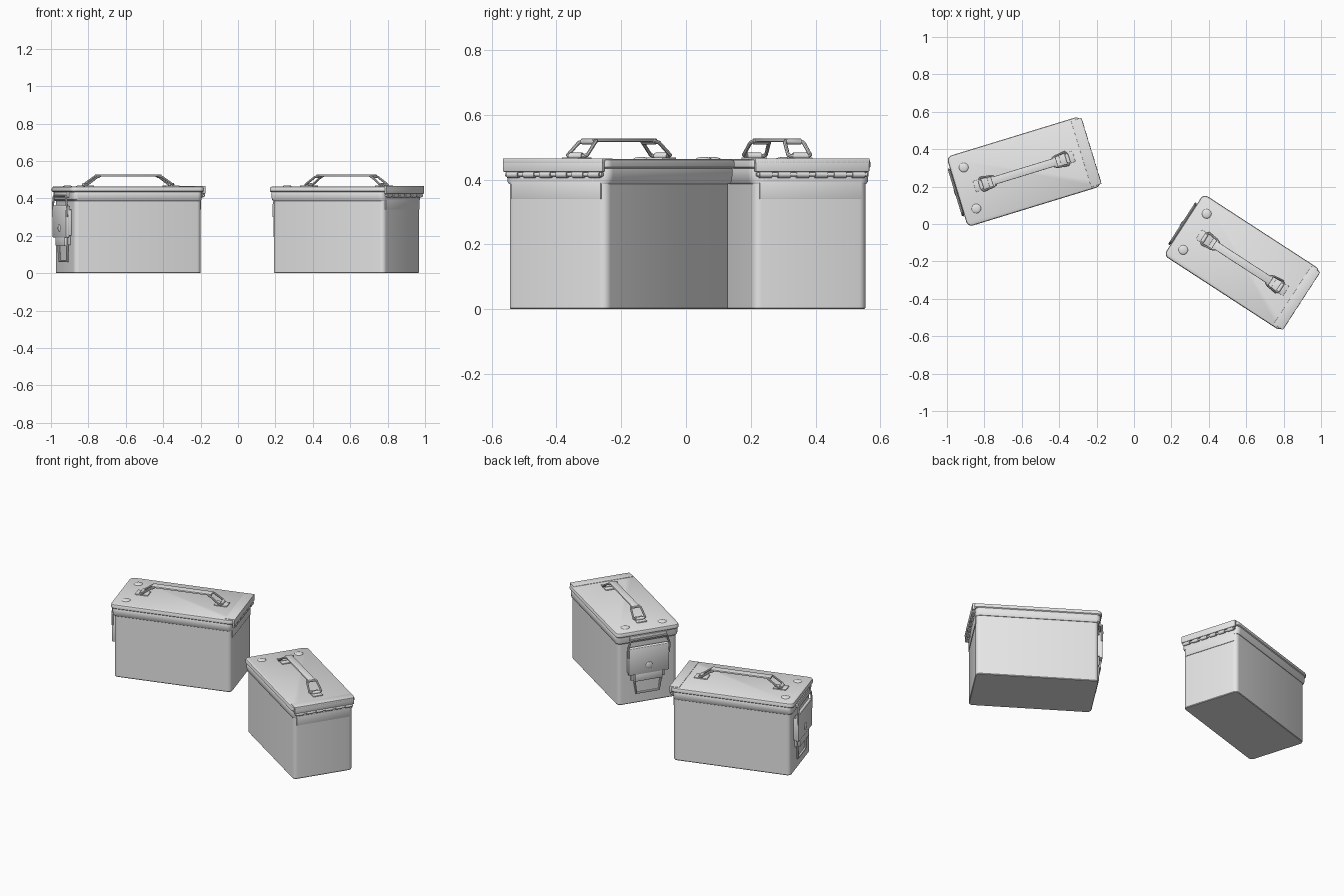
import bpy, bmesh, math
from mathutils import Matrix, Vector

cube = bpy.data.objects.get("Cube")
if cube:
    bpy.data.objects.remove(cube)

GREY = 0.8
paint = bpy.data.materials.new("grey paint")
paint.use_nodes = True
paint.diffuse_color = (GREY, GREY, GREY, 1)
paint.node_tree.nodes["Principled BSDF"].inputs["Base Color"].default_value = (GREY, GREY, GREY, 1)

# Placement of the two identical boxes: centre and turn about z
PLACES = {
    "left_box": Matrix.Translation((0.58, -0.207, 0)) @ Matrix.Rotation(math.radians(-33), 4, "Z"),
    "right_box": Matrix.Translation((-0.587, 0.281, 0)) @ Matrix.Rotation(math.radians(17), 4, "Z"),
}


def place(name, mesh):
    """Shade one part mesh and put a copy in each box."""
    mesh.materials.clear()
    mesh.materials.append(paint)
    mesh.shade_smooth()
    mesh.set_sharp_from_angle(angle=math.radians(35))
    for box_name, matrix in PLACES.items():
        ob = bpy.data.objects.new(f"{box_name}_{name}", mesh)
        ob.matrix_world = matrix
        bpy.context.collection.objects.link(ob)


def finish(name, bm):
    bmesh.ops.recalc_face_normals(bm, faces=bm.faces)
    mesh = bpy.data.meshes.new(name)
    bm.to_mesh(mesh)
    bm.free()
    place(name, mesh)


def rounded_rect(x0, x1, w, r, steps=4):
    corners = [(x1 - r, w - r), (x0 + r, w - r), (x0 + r, r - w), (x1 - r, r - w)]
    pts = []
    for i, (cx, cy) in enumerate(corners):
        for k in range(steps + 1):
            a = math.pi / 2 * (i + k / steps)
            pts.append((cx + r * math.cos(a), cy + r * math.sin(a)))
    return pts


def loft(name, sections):
    """Stack rounded rectangles (z, x0, x1, half width, radius)."""
    bm = bmesh.new()
    rings = [[bm.verts.new((x, y, z)) for x, y in rounded_rect(x0, x1, w, r)]
             for z, x0, x1, w, r in sections]
    n = len(rings[0])
    for a, b in zip(rings, rings[1:]):
        for i in range(n):
            j = (i + 1) % n
            bm.faces.new((a[i], a[j], b[j], b[i]))
    bm.faces.new(rings[0])
    bm.faces.new(rings[-1])
    finish(name, bm)


def block(name, x, y, z, bevel=0.003):
    """Bevelled block from (min, max) ranges."""
    bm = bmesh.new()
    bmesh.ops.create_cube(bm, size=1)
    size = Vector([b - a for a, b in (x, y, z)])
    centre = Vector([(a + b) / 2 for a, b in (x, y, z)])
    matrix = Matrix.Translation(centre) @ Matrix.Diagonal(size).to_4x4()
    bmesh.ops.transform(bm, verts=bm.verts, matrix=matrix)
    bmesh.ops.bevel(bm, geom=bm.edges[:], offset=bevel, segments=2, profile=0.5, affect="EDGES")
    finish(name, bm)


def rod(name, x, z, y0, y1, radius):
    """Cylinder lying across the box."""
    bm = bmesh.new()
    turn = Matrix.Translation((x, (y0 + y1) / 2, z)) @ Matrix.Rotation(math.pi / 2, 4, "X")
    bmesh.ops.create_cone(bm, cap_ends=True, segments=14, radius1=radius, radius2=radius,
                          depth=y1 - y0, matrix=turn)
    finish(name, bm)


def dome(name, centre, scale):
    bm = bmesh.new()
    matrix = Matrix.Translation(centre) @ Matrix.Diagonal(scale).to_4x4()
    bmesh.ops.create_uvsphere(bm, u_segments=20, v_segments=10, radius=1, matrix=matrix)
    finish(name, bm)


def wire(name, points, radius, closed=True):
    """Bent wire through a few points."""
    curve = bpy.data.curves.new(name, "CURVE")
    curve.dimensions = "3D"
    curve.bevel_depth, curve.bevel_resolution = radius, 2
    curve.use_fill_caps = True
    spline = curve.splines.new("POLY")
    spline.points.add(len(points) - 1)
    for p, co in zip(spline.points, points):
        p.co = (*co, 1)
    spline.use_cyclic_u = closed
    helper = bpy.data.objects.new(name, curve)
    bpy.context.collection.objects.link(helper)
    graph = bpy.context.evaluated_depsgraph_get()
    mesh = bpy.data.meshes.new_from_object(helper.evaluated_get(graph))
    bpy.data.objects.remove(helper)
    place(name, mesh)


# Can body and the flared lid skirt
loft("body", [(0, -0.352, 0.352, 0.18, 0.022), (0.004, -0.355, 0.355, 0.183, 0.025),
              (0.4, -0.355, 0.355, 0.183, 0.025)])
loft("lid_skirt", [(0.387, -0.358, 0.357, 0.186, 0.026), (0.393, -0.364, 0.358, 0.191, 0.028),
                   (0.415, -0.367, 0.358, 0.193, 0.028), (0.432, -0.367, 0.358, 0.193, 0.028),
                   (0.439, -0.362, 0.358, 0.189, 0.026)])

# Lid top with a rolled lip
loft("lid", [(0.434, -0.370, 0.366, 0.191, 0.024), (0.439, -0.375, 0.37, 0.196, 0.028),
             (0.453, -0.375, 0.37, 0.196, 0.028), (0.460, -0.372, 0.369, 0.193, 0.026),
             (0.463, -0.366, 0.366, 0.187, 0.022)])

# Hinge: folded lid leaf, body leaf, pin and knuckles
block("hinge_top_leaf", (0.318, 0.376), (-0.184, 0.184), (0.45, 0.4655), 0.0015)
block("hinge_end_leaf", (0.362, 0.376), (-0.184, 0.184), (0.424, 0.464))
block("hinge_body_leaf", (0.35, 0.358), (-0.165, 0.165), (0.34, 0.41), 0.002)
rod("hinge_pin", 0.367, 0.416, -0.178, 0.178, 0.006)
for i in range(6):
    y = -0.15 + i * 0.06
    rod(f"hinge_knuckle_{i + 1}", 0.367, 0.416, y - 0.02, y + 0.02, 0.0105)

# Two domed studs at the latch end of the lid
for side, s in (("left", 1), ("right", -1)):
    dome(f"lid_stud_{side}", (-0.303, s * 0.115, 0.463), (0.025, 0.025, 0.007))

# Carrying handle: strap, wire links and hinged feet
block("handle_grip", (-0.182, 0.182), (-0.022, 0.022), (0.516, 0.527), 0.004)
for end, s in (("rear", 1), ("fore", -1)):
    wire(f"handle_link_{end}", [(s * 0.165, -0.024, 0.519), (s * 0.182, -0.03, 0.514),
                                (s * 0.235, -0.036, 0.476), (s * 0.243, -0.028, 0.473),
                                (s * 0.243, 0.028, 0.473), (s * 0.235, 0.036, 0.476),
                                (s * 0.182, 0.03, 0.514), (s * 0.165, 0.024, 0.519)], 0.006)
    rod(f"handle_sleeve_{end}", s * 0.172, 0.518, -0.024, 0.024, 0.009)
    block(f"handle_foot_{end}", sorted((s * 0.2, s * 0.278)), (-0.03, 0.03), (0.46, 0.469), 0.002)
    rod(f"handle_foot_loop_{end}", s * 0.242, 0.473, -0.023, 0.023, 0.01)

# Latch: lever plate, tongue, stud, clip and wire bails
block("latch_back", (-0.368, -0.353), (-0.105, 0.105), (0.15, 0.34))
block("latch_plate", (-0.386, -0.366), (-0.125, 0.125), (0.19, 0.36), 0.006)
block("latch_tongue", (-0.382, -0.364), (-0.085, 0.085), (0.145, 0.2), 0.005)
dome("latch_stud", (-0.386, 0, 0.24), (0.005, 0.021, 0.021))
for side, s in (("left", 1), ("right", -1)):
    block(f"latch_cheek_{side}", (-0.38, -0.353), sorted((s * 0.112, s * 0.124)), (0.2, 0.34))
rod("latch_roll", -0.374, 0.354, -0.118, 0.118, 0.01)
block("latch_lid_clip", (-0.378, -0.36), (-0.115, 0.115), (0.405, 0.434), 0.004)
wire("latch_upper_bail", [(-0.382, -0.125, 0.3), (-0.382, -0.128, 0.36), (-0.382, -0.11, 0.412),
                          (-0.382, 0.11, 0.412), (-0.382, 0.128, 0.36), (-0.382, 0.125, 0.3)],
     0.006, False)
wire("latch_lower_bail", [(-0.364, -0.08, 0.19), (-0.364, -0.08, 0.13), (-0.362, -0.07, 0.065),
                          (-0.362, 0.07, 0.065), (-0.364, 0.08, 0.13), (-0.364, 0.08, 0.19)],
     0.007, False)
